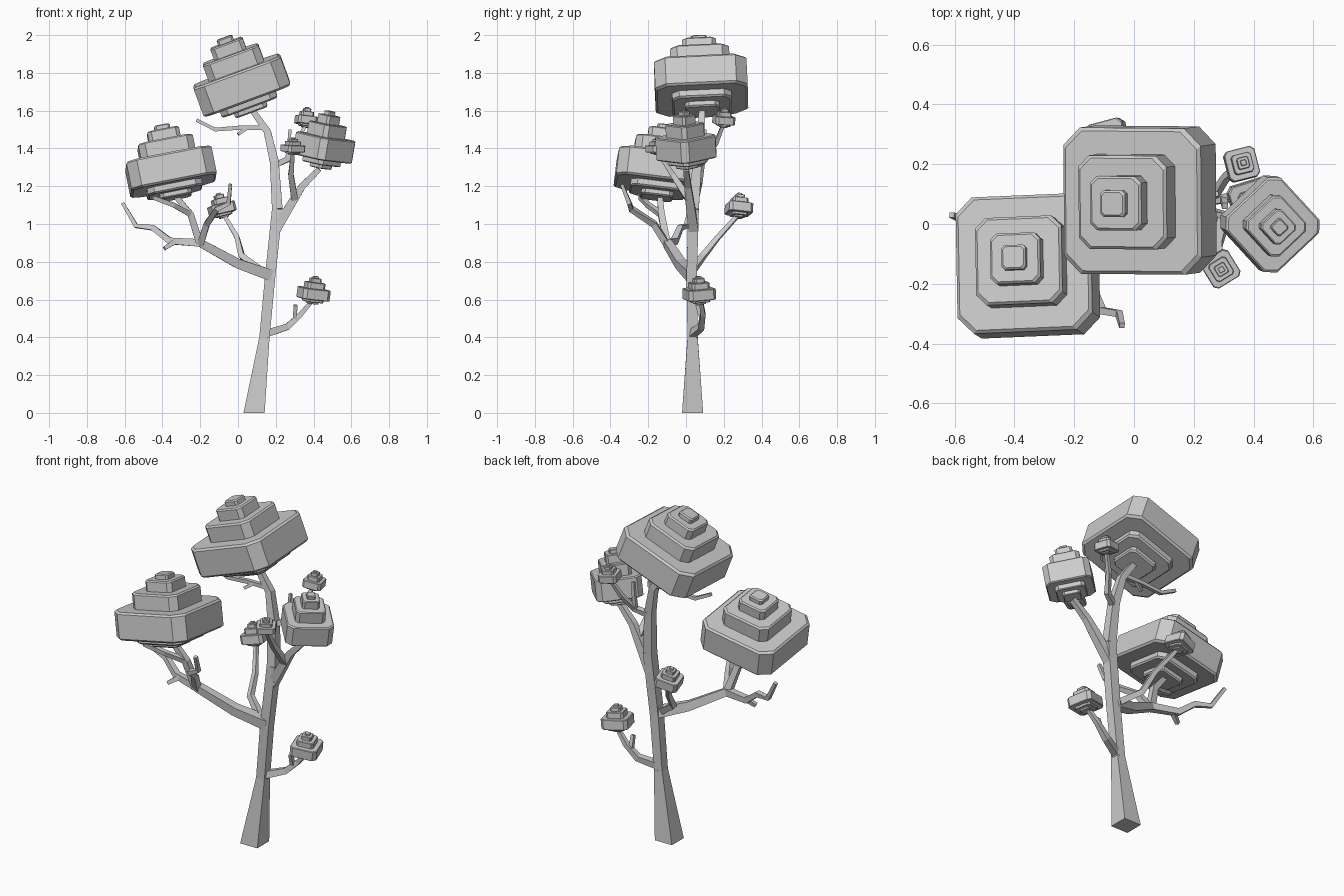
import bpy
import bmesh
from mathutils import Vector, Matrix

cube = bpy.data.objects.get("Cube")
if cube:
    bpy.data.objects.remove(cube, do_unlink=True)

grey = bpy.data.materials.new("light_grey")
grey.use_nodes = True
GREY = (0.6, 0.6, 0.6, 1)
grey.diffuse_color = GREY
grey.node_tree.nodes["Principled BSDF"].inputs["Base Color"].default_value = GREY


def finish(name, bm):
    bmesh.ops.recalc_face_normals(bm, faces=bm.faces)
    mesh = bpy.data.meshes.new(name)
    bm.to_mesh(mesh)
    bm.free()
    mesh.materials.append(grey)
    obj = bpy.data.objects.new(name, mesh)
    bpy.context.collection.objects.link(obj)
    return obj


def loft(bm, rings):
    """Skin a list of closed rings and cap both ends."""
    loops = [[bm.verts.new(p) for p in ring] for ring in rings]
    for a, b in zip(loops, loops[1:]):
        for i in range(len(a)):
            j = (i + 1) % len(a)
            bm.faces.new((a[i], a[j], b[j], b[i]))
    bm.faces.new(loops[0])
    bm.faces.new(loops[-1])


def branch(name, points, r0, r1):
    """Square tapered limb along a path."""
    pts = [Vector(p) for p in points]
    bm = bmesh.new()
    rings = []
    for i, p in enumerate(pts):
        d = (pts[min(i + 1, len(pts) - 1)] - pts[max(i - 1, 0)]).normalized()
        if i == 0 and p.z == 0:
            d = Vector((0, 0, 1))
        ref = Vector((0, 1, 0))
        side = ref.cross(d).normalized()
        other = d.cross(side)
        r = r0 + (r1 - r0) * i / (len(pts) - 1)
        rings.append([p + side * sx * r + other * sy * r
                      for sx, sy in ((-1, -1), (1, -1), (1, 1), (-1, 1))])
    loft(bm, rings)
    return finish(name, bm)


def chamfered_square(half, cut, z):
    h, k = half, half - cut
    return [(k, -h, z), (h, -k, z), (h, k, z), (k, h, z),
            (-k, h, z), (-h, k, z), (-h, -k, z), (-k, -h, z)]


# Each tier: width share, bottom and top along the axis
TIERS = ((1, -0.17, 0.17), (0.64, -0.25, 0.36),
         (0.37, -0.31, 0.49), (0.18, 0.4, 0.55))


def foliage(name, centre, width, lean, yaw, tall=1.0):
    """Stacked chamfered slabs leaning along an axis."""
    bm = bmesh.new()
    for share, low, high in TIERS:
        half = width * share / 2
        bevel = width * 0.022 * (0.5 + share / 2)
        cut = half * 0.24
        low, high = low * width * tall, high * width * tall
        loft(bm, [chamfered_square(half - bevel, cut, low),
                  chamfered_square(half, cut, low + bevel),
                  chamfered_square(half, cut, high - bevel),
                  chamfered_square(half - bevel, cut, high)])
    up = Vector((lean[0], lean[1], 1)).normalized()
    tilt = Vector((0, 0, 1)).rotation_difference(up).to_matrix().to_4x4()
    bm.transform(Matrix.Translation(centre) @ tilt @ Matrix.Rotation(yaw, 4, 'Z'))
    return finish(name, bm)


# Trunk
branch("trunk_base", [(0.085, 0.035, 0), (0.14, 0.035, 0.4)], 0.056, 0.027)
branch("trunk_middle", [(0.14, 0.035, 0.4), (0.17, 0.03, 0.72),
                        (0.208, 0.04, 1.08)], 0.027, 0.028)
branch("trunk_top", [(0.208, 0.04, 1.08), (0.192, 0.06, 1.33),
                     (0.155, 0.08, 1.49), (0.07, 0.085, 1.61)], 0.028, 0.015)

# Left limb and its forks
branch("large_limb", [(0.17, 0.03, 0.73), (0.0, -0.03, 0.79),
                      (-0.2, -0.1, 0.9)], 0.03, 0.021)
branch("large_limb_riser", [(-0.2, -0.1, 0.89), (-0.25, -0.13, 1.05),
                            (-0.34, -0.14, 1.16)], 0.02, 0.014)
branch("large_limb_cross_twig", [(-0.25, -0.13, 1.05), (-0.34, -0.2, 1.1),
                                 (-0.45, -0.24, 1.14)], 0.014, 0.011)
branch("outer_twig", [(-0.2, -0.1, 0.9), (-0.36, -0.06, 0.91), (-0.45, -0.03, 0.98),
                      (-0.54, 0.0, 0.99), (-0.61, 0.03, 1.11)], 0.02, 0.009)
branch("outer_stub", [(-0.33, -0.07, 0.91), (-0.39, -0.1, 0.87)], 0.014, 0.01)
branch("front_twig", [(-0.2, -0.1, 0.89), (-0.165, -0.17, 1.0), (-0.11, -0.29, 1.08),
                      (-0.05, -0.3, 1.11), (-0.04, -0.34, 1.21)], 0.018, 0.009)

# Back, low and upper limbs
branch("back_limb", [(0.13, 0.03, 0.75), (0.02, 0.09, 0.83), (-0.005, 0.17, 0.93),
                     (-0.07, 0.27, 1.04)], 0.018, 0.01)
branch("low_limb", [(0.15, 0.035, 0.42), (0.26, 0.08, 0.455), (0.33, 0.09, 0.52),
                    (0.39, 0.08, 0.59)], 0.02, 0.01)
branch("low_stub", [(0.3, 0.085, 0.49), (0.305, 0.06, 0.57)], 0.011, 0.01)
branch("side_limb", [(0.2, 0.04, 0.97), (0.29, 0.02, 1.12), (0.34, 0.01, 1.2),
                     (0.43, 0.0, 1.29)], 0.026, 0.014)
branch("side_limb_fork", [(0.3, 0.015, 1.13), (0.28, -0.07, 1.26),
                          (0.29, -0.14, 1.37)], 0.018, 0.01)
branch("upper_limb", [(0.19, 0.06, 1.31), (0.27, 0.1, 1.345), (0.31, 0.16, 1.43),
                      (0.355, 0.195, 1.52)], 0.016, 0.009)
branch("upper_twig", [(0.26, 0.1, 1.34), (0.27, 0.1, 1.42), (0.275, 0.1, 1.5)], 0.011, 0.008)
branch("top_twig", [(0.14, 0.08, 1.51), (0.01, 0.08, 1.51), (-0.12, 0.08, 1.5),
                    (-0.22, 0.08, 1.55)], 0.012, 0.009)
branch("top_stub", [(0.05, 0.08, 1.51), (0.0, 0.06, 1.475)], 0.01, 0.008)

# Foliage
foliage("top_foliage", (0.02, 0.08, 1.735), 0.49, (-0.37, -0.05), 0.0)
foliage("large_foliage", (-0.355, -0.14, 1.277), 0.46, (-0.2, 0.12), 0.03)
foliage("side_foliage", (0.455, 0.0, 1.405), 0.255, (0.17, -0.06), 0.75, 1.4)
foliage("upper_foliage", (0.36, 0.2, 1.55), 0.105, (0.1, 0.08), 0.25, 1.2)
foliage("front_foliage", (0.29, -0.15, 1.4), 0.105, (0.05, -0.05), 0.55, 1.0)
foliage("low_foliage", (0.4, 0.07, 0.63), 0.15, (0.13, -0.05), 0.3, 1.15)
foliage("back_foliage", (-0.085, 0.28, 1.08), 0.13, (-0.25, 0.05), 0.25, 1.2)
